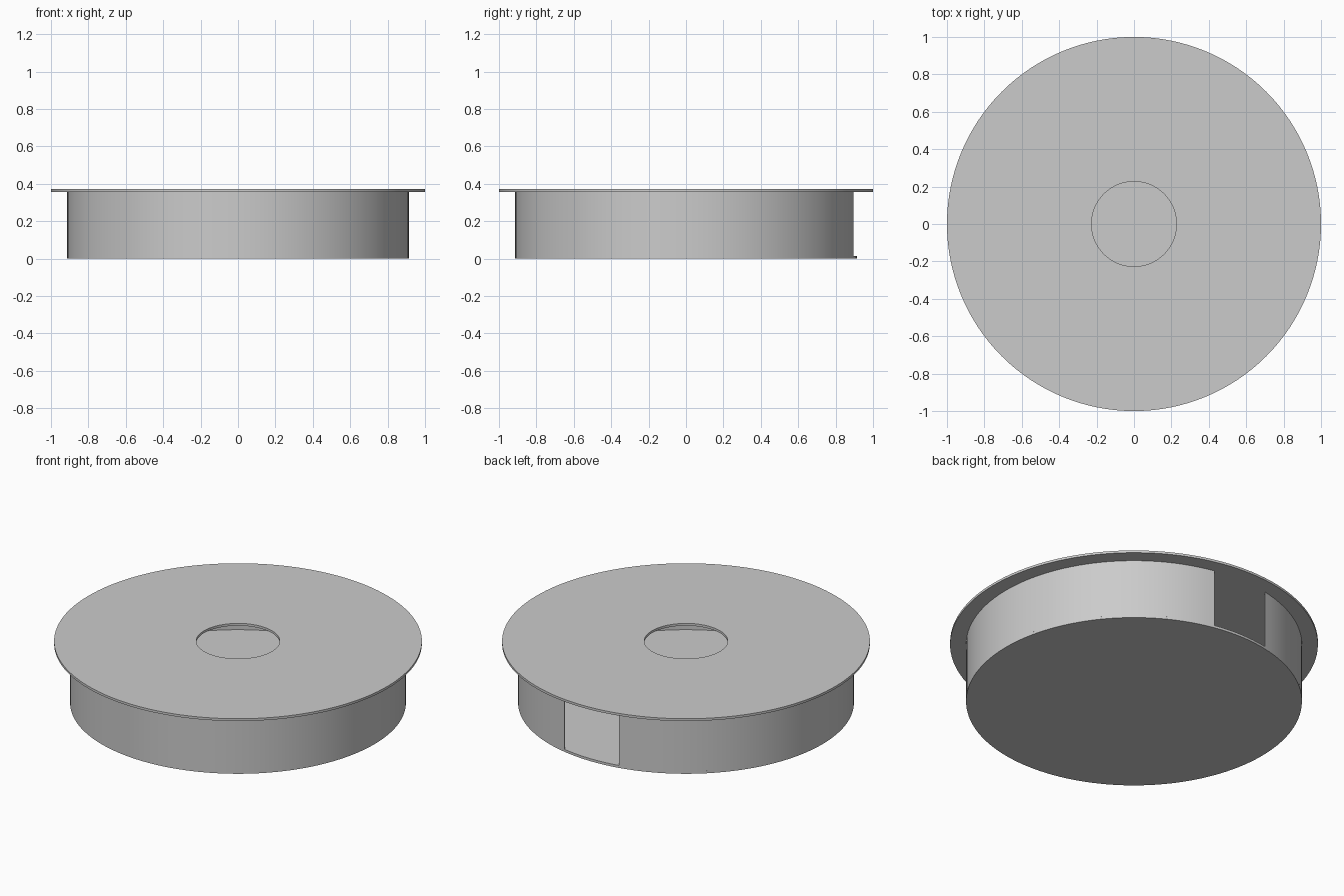
import bpy, bmesh
from math import sin, cos, pi, radians

if "Cube" in bpy.data.objects:
    bpy.data.objects.remove(bpy.data.objects["Cube"])

R_LID, R_HOLE, R_BODY = 1.0, 0.227, 0.913
Z_FLOOR, Z_LID, Z_TOP = 0.015, 0.357, 0.371
WALL = 0.004
GAP_HALF = radians(11.4)   # half of the opening centred on +y


def sweep(name, profile, start=0.0, end=2 * pi, steps=128):
    """Revolve a closed (radius, z) profile about z; cap the ends if partial."""
    closed = abs(end - start - 2 * pi) < 1e-6
    bm = bmesh.new()
    rings = []
    for i in range(steps if closed else steps + 1):
        a = start + (end - start) * i / steps
        rings.append([bm.verts.new((r * cos(a), r * sin(a), z)) for r, z in profile])
    n = len(profile)
    for i in range(steps):
        p, q = rings[i], rings[(i + 1) % len(rings)]
        for j in range(n):
            k = (j + 1) % n
            bm.faces.new((p[j], q[j], q[k], p[k]))
    if not closed:
        bm.faces.new(rings[0])
        bm.faces.new(rings[-1][::-1])
    return finish(name, bm)


def finish(name, bm):
    bmesh.ops.recalc_face_normals(bm, faces=bm.faces)
    me = bpy.data.meshes.new(name)
    bm.to_mesh(me)
    bm.free()
    ob = bpy.data.objects.new(name, me)
    bpy.context.collection.objects.link(ob)
    bpy.ops.object.select_all(action='DESELECT')
    ob.select_set(True)
    bpy.context.view_layer.objects.active = ob
    bpy.ops.object.shade_smooth_by_angle(angle=radians(30))
    return ob


def ring_profile(r0, r1, z0, z1):
    return [(r0, z0), (r1, z0), (r1, z1), (r0, z1)]


# Lid: thin overhanging plate with a round centre hole
sweep("lid", ring_profile(R_HOLE, R_LID, Z_LID, Z_TOP))

# Side wall: thin hollow shell with an opening at the back
sweep("side_wall", ring_profile(R_BODY - WALL, R_BODY, Z_FLOOR, Z_LID),
      pi / 2 + GAP_HALF, pi / 2 + 2 * pi - GAP_HALF, 120)

# Floor: solid thin disc
bm = bmesh.new()
bmesh.ops.create_cone(bm, cap_ends=True, segments=128, radius1=R_BODY, radius2=R_BODY, depth=Z_FLOOR)
bmesh.ops.translate(bm, verts=bm.verts, vec=(0, 0, Z_FLOOR / 2))
finish("floor", bm)
